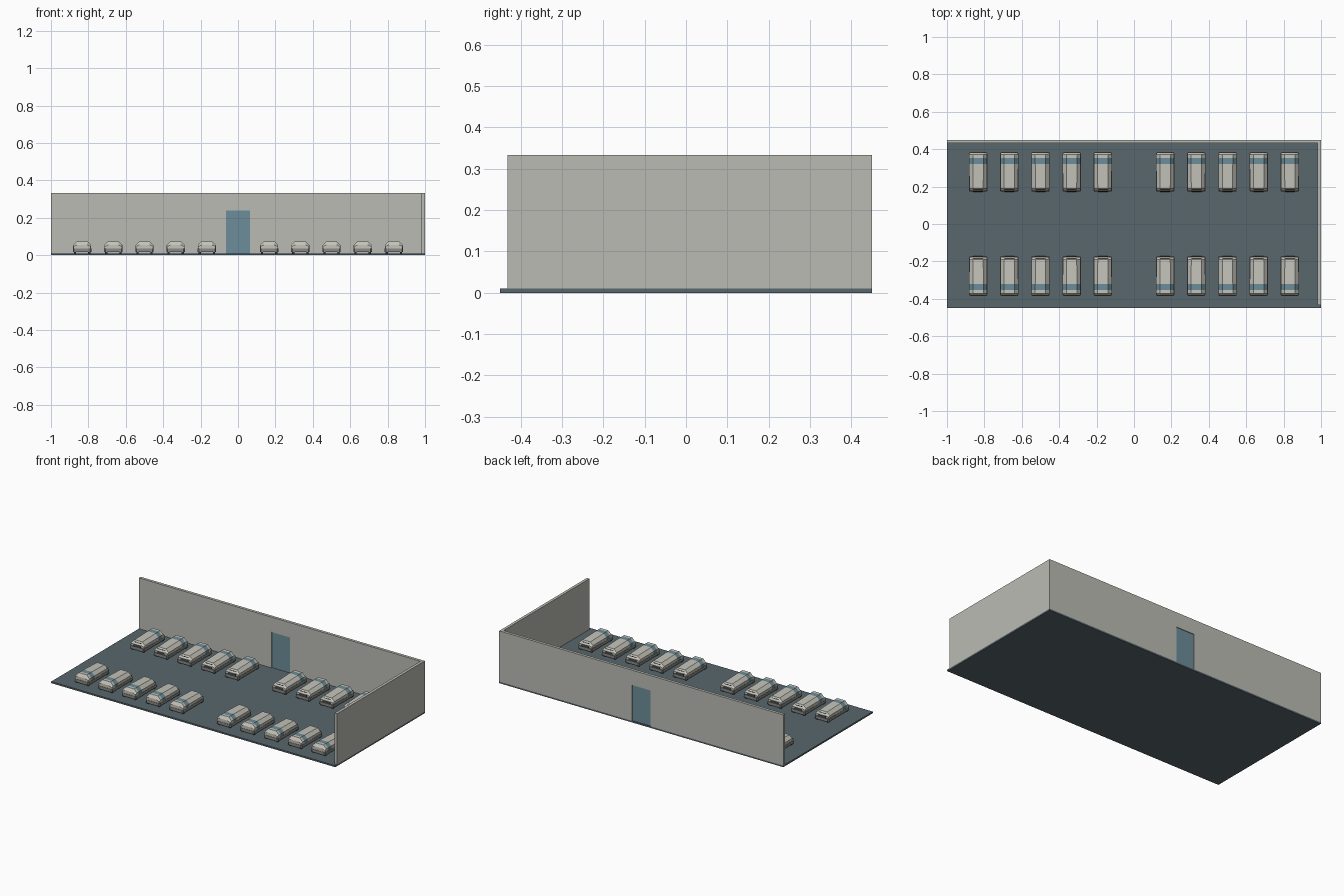
import bpy, bmesh, math
from mathutils import Matrix

if "Cube" in bpy.data.objects:
    bpy.data.objects.remove(bpy.data.objects["Cube"])


def material(name, rgb):
    m = bpy.data.materials.new(name)
    m.diffuse_color = (*rgb, 1)
    m.use_nodes = True
    m.node_tree.nodes["Principled BSDF"].inputs["Base Color"].default_value = m.diffuse_color
    return m


WALL = material("wall grey", (0.50, 0.50, 0.46))
FLOOR = material("floor slate", (0.10, 0.135, 0.155))
TEAL = material("door teal", (0.15, 0.27, 0.32))
WHITE = material("pod shell", (0.56, 0.55, 0.49))
GREY = material("pod base grey", (0.25, 0.25, 0.23))
DARK = material("dark trim", (0.03, 0.035, 0.04))


def make_object(name, bm, mats):
    bmesh.ops.recalc_face_normals(bm, faces=bm.faces)
    me = bpy.data.meshes.new(name)
    bm.to_mesh(me)
    bm.free()
    for m in mats:
        me.materials.append(m)
    ob = bpy.data.objects.new(name, me)
    bpy.context.collection.objects.link(ob)
    return ob


def add_box(bm, x0, x1, y0, y1, z0, z1):
    mat = Matrix.Translation(((x0 + x1) / 2, (y0 + y1) / 2, (z0 + z1) / 2)) \
        @ Matrix.Diagonal((x1 - x0, y1 - y0, z1 - z0, 1))
    return bmesh.ops.create_cube(bm, size=1, matrix=mat)["verts"]


def box(name, dims, mat):
    bm = bmesh.new()
    add_box(bm, *dims)
    return make_object(name, bm, [mat])


def extrude_outline(name, pts, y0, y1, mat):
    """Outline in x, z pushed along y."""
    bm = bmesh.new()
    face = bm.faces.new([bm.verts.new((x, y0, z)) for x, z in pts])
    ext = bmesh.ops.extrude_face_region(bm, geom=[face])["geom"]
    bmesh.ops.translate(bm, vec=(0, y1 - y0, 0),
                        verts=[v for v in ext if isinstance(v, bmesh.types.BMVert)])
    return make_object(name, bm, [mat])


# Room: floor slab, back wall with door opening, right wall, recessed door
F, H, T = 0.01, 0.333, 0.018
D, DH = 0.065, 0.238
box("floor", (-1, 1, -0.45, 0.45, 0, F), FLOOR)
extrude_outline("back_wall", [(-1, F), (-D, F), (-D, DH), (D, DH), (D, F),
                              (1 - T, F), (1 - T, H), (-1, H)], 0.45 - T, 0.45, WALL)
box("right_wall", (1 - T, 1, -0.45 + T, 0.45, F, H), WALL)
box("door", (-D, D, 0.45 - T * 0.75, 0.45 - T * 0.25, F, DH), TEAL)


# Pod parts; head at +y, foot at -y, centred on the origin
def pod_lid():
    # rows: y, side half width, shoulder z, top half width, top z
    rows = [(0.106, 0.046, 0.046, 0.027, 0.055), (0.094, 0.048, 0.054, 0.028, 0.074),
            (0.076, 0.048, 0.054, 0.028, 0.074), (0.044, 0.048, 0.054, 0.028, 0.074),
            (-0.088, 0.047, 0.052, 0.027, 0.070), (-0.100, 0.046, 0.046, 0.026, 0.052)]
    bm = bmesh.new()
    rings = []
    for y, w, zs, t, zt in rows:
        prof = [(-w, 0.035), (-w, zs), (-t, zt), (t, zt), (w, zs), (w, 0.035)]
        rings.append([bm.verts.new((x, y, z)) for x, z in prof])
    for i, (a, b) in enumerate(zip(rings, rings[1:])):
        for j in range(6):
            k = (j + 1) % 6
            f = bm.faces.new((a[j], a[k], b[k], b[j]))
            # teal window band around the head
            f.material_index = 1 if i == 2 and j != 5 else 0
    bm.faces.new(rings[0])
    bm.faces.new(rings[-1])
    return make_object("pod_lid", bm, [WHITE, TEAL])


def pod_base():
    bm = bmesh.new()
    add_box(bm, -0.049, 0.049, -0.106, 0.108, 0.017, 0.036)
    bmesh.ops.bevel(bm, geom=[e for e in bm.edges if abs(e.verts[0].co.z - e.verts[1].co.z) > 0.01],
                    offset=0.006, segments=1, affect='EDGES')
    return make_object("pod_base", bm, [GREY])


def pod_feet():
    bm = bmesh.new()
    for x in (-0.038, 0.038):
        for y in (-0.092, 0.094):
            add_box(bm, x - 0.006, x + 0.006, y - 0.006, y + 0.006, F, 0.018)
    return make_object("pod_feet", bm, [DARK])


def pod_console():
    # sloped control panel at the foot
    bm = bmesh.new()
    for v in add_box(bm, -0.027, 0.027, -0.107, -0.085, 0.034, 0.062):
        if v.co.z > 0.05 and v.co.y < -0.1:
            v.co.y += 0.013
    return make_object("pod_console", bm, [DARK])


parts = [pod_lid(), pod_base(), pod_feet(), pod_console()]

# Two rows of ten pods, heads towards the long sides
first = True
for row, turn in ((0.277, 0), (-0.277, math.pi)):
    for k in (-5, -4, -3, -2, -1, 1, 2, 3, 4, 5):
        for p in parts:
            ob = p if first else p.copy()
            if not first:
                bpy.context.collection.objects.link(ob)
            ob.location = (k / 6, row, 0)
            ob.rotation_euler = (0, 0, turn)
        first = False
